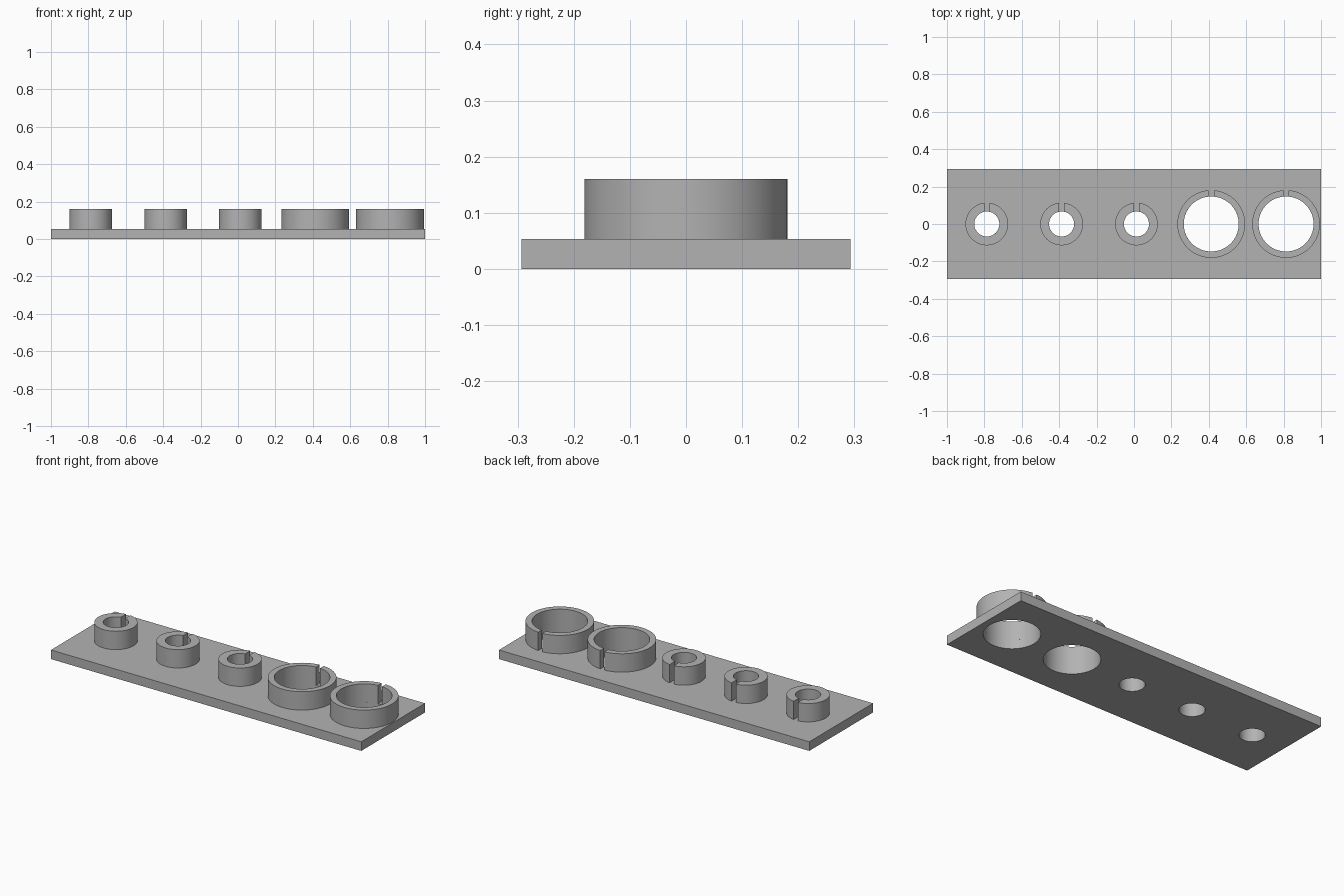
import bpy, bmesh
from math import asin, pi, radians, sin, cos

cube = bpy.data.objects.get("Cube")
if cube:
    bpy.data.objects.remove(cube, do_unlink=True)

PLATE_TOP, RING_TOP = 0.053, 0.16
SLOT = 0.027
SEGMENTS = 72
SMALL, LARGE = (0.114, 0.067), (0.181, 0.147)   # outer and inner radius
SOCKETS = [SMALL, SMALL, SMALL, LARGE, LARGE]

grey = bpy.data.materials.new("plain grey")
grey.use_nodes = True
colour = (0.45, 0.45, 0.45, 1)
grey.diffuse_color = colour
grey.node_tree.nodes["Principled BSDF"].inputs["Base Color"].default_value = colour


def make_object(name, bm):
    bmesh.ops.recalc_face_normals(bm, faces=bm.faces)
    mesh = bpy.data.meshes.new(name)
    bm.to_mesh(mesh)
    bm.free()
    mesh.materials.append(grey)
    obj = bpy.data.objects.new(name, mesh)
    bpy.context.collection.objects.link(obj)
    return obj


def select(obj):
    bpy.ops.object.select_all(action='DESELECT')
    obj.select_set(True)
    bpy.context.view_layer.objects.active = obj


def smooth(obj):
    select(obj)
    bpy.ops.object.shade_smooth_by_angle(angle=radians(30))


def split_ring(name, x, outer, inner):
    """Ring wall with a parallel-sided slot at the back."""
    bm = bmesh.new()
    sections = []
    for i in range(SEGMENTS + 1):
        section = []
        for r, z in ((outer, PLATE_TOP), (outer, RING_TOP),
                     (inner, RING_TOP), (inner, PLATE_TOP)):
            gap = asin(SLOT / 2 / r)
            a = pi / 2 + gap + (2 * pi - 2 * gap) * i / SEGMENTS
            section.append(bm.verts.new((x + r * cos(a), r * sin(a), z)))
        sections.append(section)
    for s, t in zip(sections, sections[1:]):
        for k in range(4):
            n = (k + 1) % 4
            bm.faces.new((s[k], s[n], t[n], t[k]))
    bm.faces.new(sections[0])
    bm.faces.new(sections[-1])
    smooth(make_object(name, bm))


# Base plate
bm = bmesh.new()
bmesh.ops.create_cube(bm, size=1)
bmesh.ops.scale(bm, vec=(2, 0.587, PLATE_TOP), verts=bm.verts)
bmesh.ops.translate(bm, vec=(0, 0, PLATE_TOP / 2), verts=bm.verts)
plate = make_object("base_plate", bm)

# Slotted rings, each with a through hole in the plate
for i, (outer, inner) in enumerate(SOCKETS):
    x = -0.787 + 0.4 * i
    split_ring(f"slotted_ring_{i + 1}", x, outer, inner)
    bm = bmesh.new()
    bmesh.ops.create_cone(bm, cap_ends=True, segments=SEGMENTS,
                          radius1=inner, radius2=inner, depth=1)
    cutter = make_object("hole_cutter", bm)
    cutter.location.x = x
    cutter.hide_render = True
    select(plate)
    cut = plate.modifiers.new("hole", 'BOOLEAN')
    cut.operation, cut.solver, cut.object = 'DIFFERENCE', 'EXACT', cutter
    bpy.ops.object.modifier_apply(modifier=cut.name)
    bpy.data.objects.remove(cutter, do_unlink=True)
smooth(plate)
